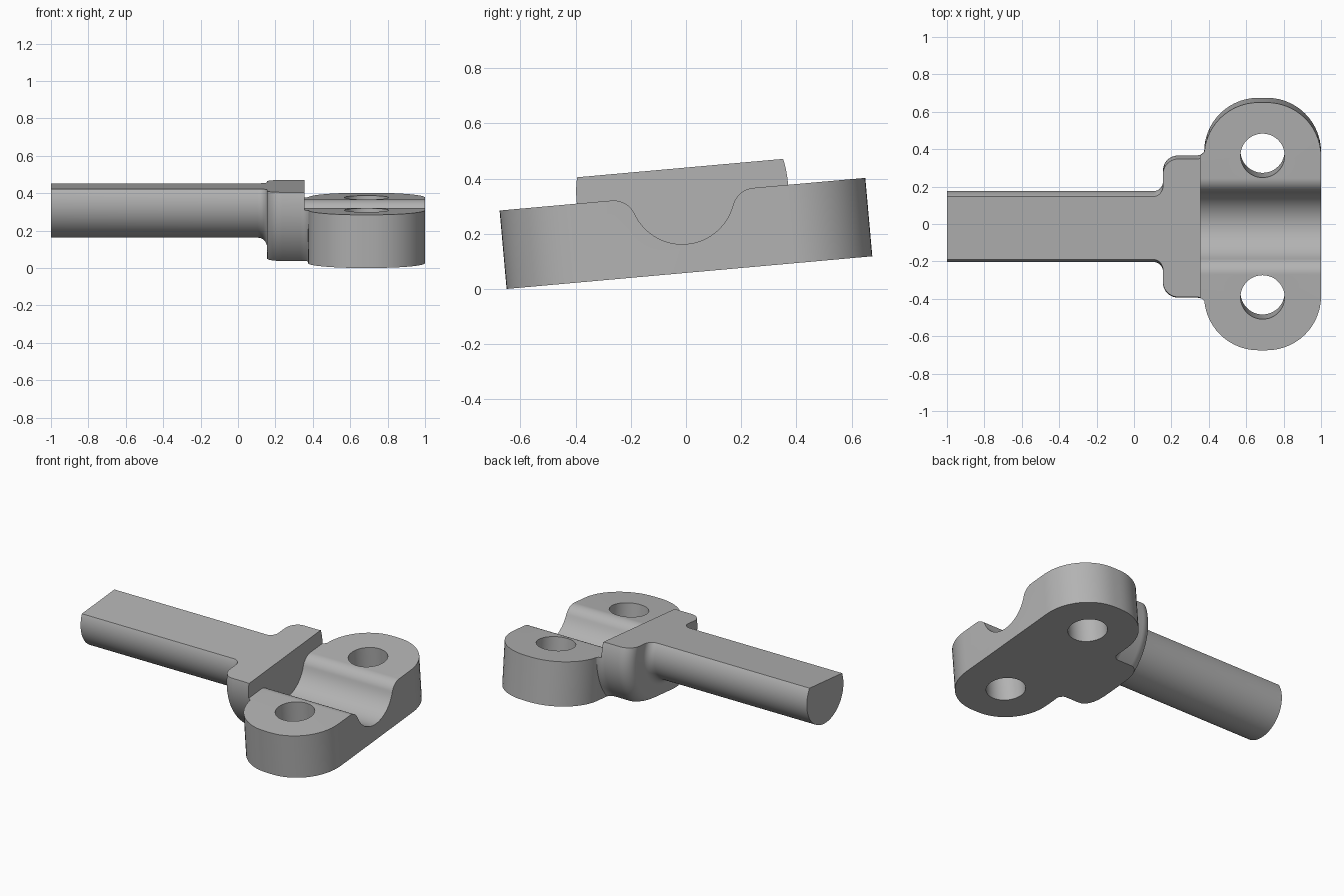
import bpy, bmesh
from math import sin, cos, radians
from mathutils import Matrix

cube = bpy.data.objects.get("Cube")
if cube:
    bpy.data.objects.remove(cube, do_unlink=True)

AXIS = 0.294      # height of the rod axis above the underside
ROD = 0.19        # rod and saddle groove radius
TOP = 0.38        # flat on the rod and collar
PLATE = 0.285     # plate thickness


def arc(cx, cy, r, start, end, n=14):
    steps = [radians(start + (end - start) * i / n) for i in range(n + 1)]
    return [(cx + r * cos(a), cy + r * sin(a)) for a in steps]


def finish(name, bm):
    bmesh.ops.remove_doubles(bm, verts=bm.verts, dist=0.00001)
    bmesh.ops.recalc_face_normals(bm, faces=bm.faces)
    mesh = bpy.data.meshes.new(name)
    bm.to_mesh(mesh)
    bm.free()
    obj = bpy.data.objects.new(name, mesh)
    bpy.context.collection.objects.link(obj)
    return obj


def prism(name, points, place, direction):
    bm = bmesh.new()
    face = bm.faces.new([bm.verts.new(place(a, b)) for a, b in points])
    result = bmesh.ops.extrude_face_region(bm, geom=[face])
    verts = [v for v in result["geom"] if isinstance(v, bmesh.types.BMVert)]
    bmesh.ops.translate(bm, verts=verts, vec=direction)
    return finish(name, bm)


def combine(target, other, operation):
    mod = target.modifiers.new(operation.title(), "BOOLEAN")
    mod.object = other
    mod.operation = operation
    mod.solver = "EXACT"
    bpy.context.view_layer.objects.active = target
    bpy.ops.object.modifier_apply(modifier=mod.name)
    bpy.data.objects.remove(other, do_unlink=True)


# Rod, collar and blend into the plate, turned about the rod axis
profile = [(-1, 0), (-1, ROD)]
profile += arc(0.105, 0.24, 0.05, -90, 0, 8)
profile += arc(0.235, 0.30, 0.08, 180, 90, 10)
profile += arc(0.335, 0.43, 0.05, -90, 0, 8)
profile += [(0.42, 0.43), (0.42, 0)]
bm = bmesh.new()
ring = [bm.verts.new((x, r, AXIS)) for x, r in profile]
edges = [bm.edges.new(pair) for pair in zip(ring, ring[1:])]
bmesh.ops.spin(bm, geom=ring + edges, cent=(0, 0, AXIS), axis=(1, 0, 0),
               angle=radians(360), steps=96)
body = finish("rod_bracket", bm)

# Clamp plate with rounded ends, overlong so it can be trimmed
cx, cy, r = 0.6875, 0.375, 0.29
dx = 0.3125 - r
outline = (arc(cx + dx, cy, r, 0, 90) + arc(cx - dx, cy, r, 90, 180)
           + arc(cx - dx, -cy, r, 180, 270) + arc(cx + dx, -cy, r, 270, 360))
plate = prism("clamp_plate", outline, lambda x, y: (x, y, -0.2), (0, 0, 0.8))
combine(body, plate, "UNION")

# Trim to the flat top and underside
slab = prism("slab_trim", [(-1.2, -1), (1.2, -1), (1.2, 1), (-1.2, 1)],
             lambda x, y: (x, y, 0), (0, 0, TOP))
combine(body, slab, "INTERSECT")

# Plate top with a saddle groove and rounded groove lips
lip_y, lip_r = 0.258, 0.084
lip_z = PLATE - lip_r
section = [(-1, 1), (-1, PLATE)]
section += arc(-lip_y, lip_z, lip_r, 90, 19.8)
section += arc(0, AXIS, ROD, 199.8, 340.2, 30)[1:-1]
section += arc(lip_y, lip_z, lip_r, 160.2, 90)
section += [(1, PLATE), (1, 1)]
groove = prism("groove_cutter", section, lambda y, z: (0.355, y, z), (1, 0, 0))
combine(body, groove, "DIFFERENCE")

# Bolt holes
for side in (-1, 1):
    hole = prism("hole_cutter", arc(cx, side * 0.38, 0.118, 0, 352.5, 47),
                 lambda x, y: (x, y, -0.2), (0, 0, 1))
    combine(body, hole, "DIFFERENCE")

# Tilt the whole piece about the rod direction
body.data.transform(Matrix.Translation((0, 0.0125, 0.0595))
                    @ Matrix.Rotation(radians(5.1), 4, "X"))

# Plain grey metal
grey = bpy.data.materials.new("plain_grey")
grey.use_nodes = True
colour = (0.45, 0.45, 0.45, 1)
grey.diffuse_color = colour
grey.node_tree.nodes["Principled BSDF"].inputs["Base Color"].default_value = colour
body.data.materials.clear()
body.data.materials.append(grey)
for poly in body.data.polygons:
    poly.material_index = 0

bpy.ops.object.select_all(action="DESELECT")
body.select_set(True)
bpy.context.view_layer.objects.active = body
bpy.ops.object.shade_smooth_by_angle(angle=radians(30))
